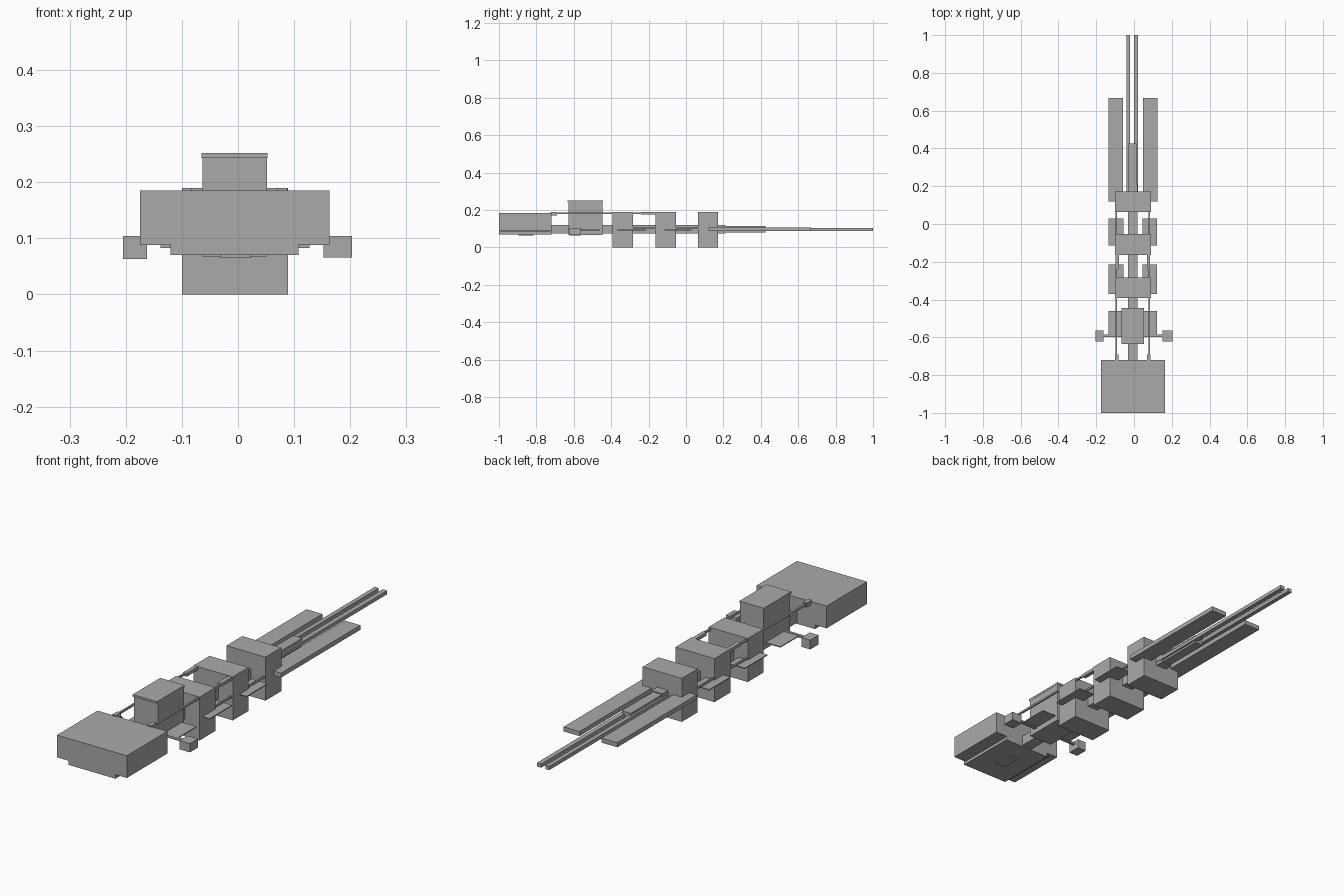
import bpy

grey = bpy.data.materials.new("hull_grey")
grey.diffuse_color = (0.4, 0.4, 0.4, 1)


def box(name, x, y, z):
    """Axis-aligned block from (min, max) pairs."""
    corners = [(a, b, c) for a in x for b in y for c in z]
    faces = [(0, 1, 3, 2), (4, 6, 7, 5), (0, 4, 5, 1),
             (2, 3, 7, 6), (0, 2, 6, 4), (1, 5, 7, 3)]
    mesh = bpy.data.meshes.new(name)
    mesh.from_pydata(corners, [], faces)
    mesh.materials.append(grey)
    obj = bpy.data.objects.new(name, mesh)
    bpy.context.collection.objects.link(obj)
    return obj


MID = -0.006  # centre line of the hull


def pair(name, inner, outer, y, z):
    """Block on each side of the centre line."""
    box(name + "_right", (MID + inner, MID + outer), y, z)
    box(name + "_left", (MID - outer, MID - inner), y, z)


# Bow section with stepped underside
box("bow", (-0.175, 0.163), (-1.0, -0.72), (0.088, 0.185))
box("bow_ledge", (-0.138, 0.127), (-0.99, -0.73), (0.083, 0.088))
box("bow_keel", (-0.12, 0.108), (-1.0, -0.72), (0.070, 0.088))
box("bow_hatch", (-0.032, 0.022), (-0.895, -0.815), (0.065, 0.070))

# Spine
box("spine", (-0.033, 0.019), (-0.72, 0.21), (0.075, 0.12))

# Bridge tower and its roof
box("tower", (-0.063, 0.052), (-0.628, -0.446), (0.068, 0.243))
box("tower_roof", (-0.065, 0.053), (-0.634, -0.444), (0.243, 0.252))

# Cargo modules
for i, y in enumerate((-0.393, -0.163, 0.063)):
    box(f"cargo_module_{i + 1}", (-0.1, 0.089), (y, y + 0.109), (0, 0.19))

# Thin side plates between the modules
for i, (a, b) in enumerate(((-0.59, -0.46), (-0.37, -0.215), (-0.115, 0.03))):
    pair(f"side_plate_{i + 1}", 0.05, 0.128, (a, b), (0.092, 0.096))

# Long tail plates
pair("tail_plate", 0.053, 0.13, (0.12, 0.668), (0.088, 0.108))

# Tail block and twin tail booms
box("tail_block", (-0.03, 0.013), (0.17, 0.425), (0.08, 0.115))
box("tail_boom_left", (-0.039, -0.02), (0.17, 1.0), (0.089, 0.105))
box("tail_boom_right", (0.0, 0.021), (0.17, 1.0), (0.089, 0.105))

# Outrigger bar and pods
box("outrigger_bar", (-0.17, 0.16), (-0.598, -0.586), (0.088, 0.098))
box("pod_left", (-0.205, -0.162), (-0.622, -0.565), (0.063, 0.104))
box("pod_right", (0.152, 0.203), (-0.622, -0.565), (0.066, 0.104))

# Upper rails and their end fittings
pair("rail", 0.084, 0.092, (-0.72, -0.06), (0.178, 0.186))
pair("rail_bow_fitting", 0.076, 0.094, (-0.725, -0.69), (0.17, 0.19))
pair("rail_mid_fitting", 0.074, 0.092, (-0.24, -0.163), (0.175, 0.189))
# Lower rails linking the modules
pair("lower_rail", 0.084, 0.091, (-0.29, 0.07), (0.098, 0.106))
